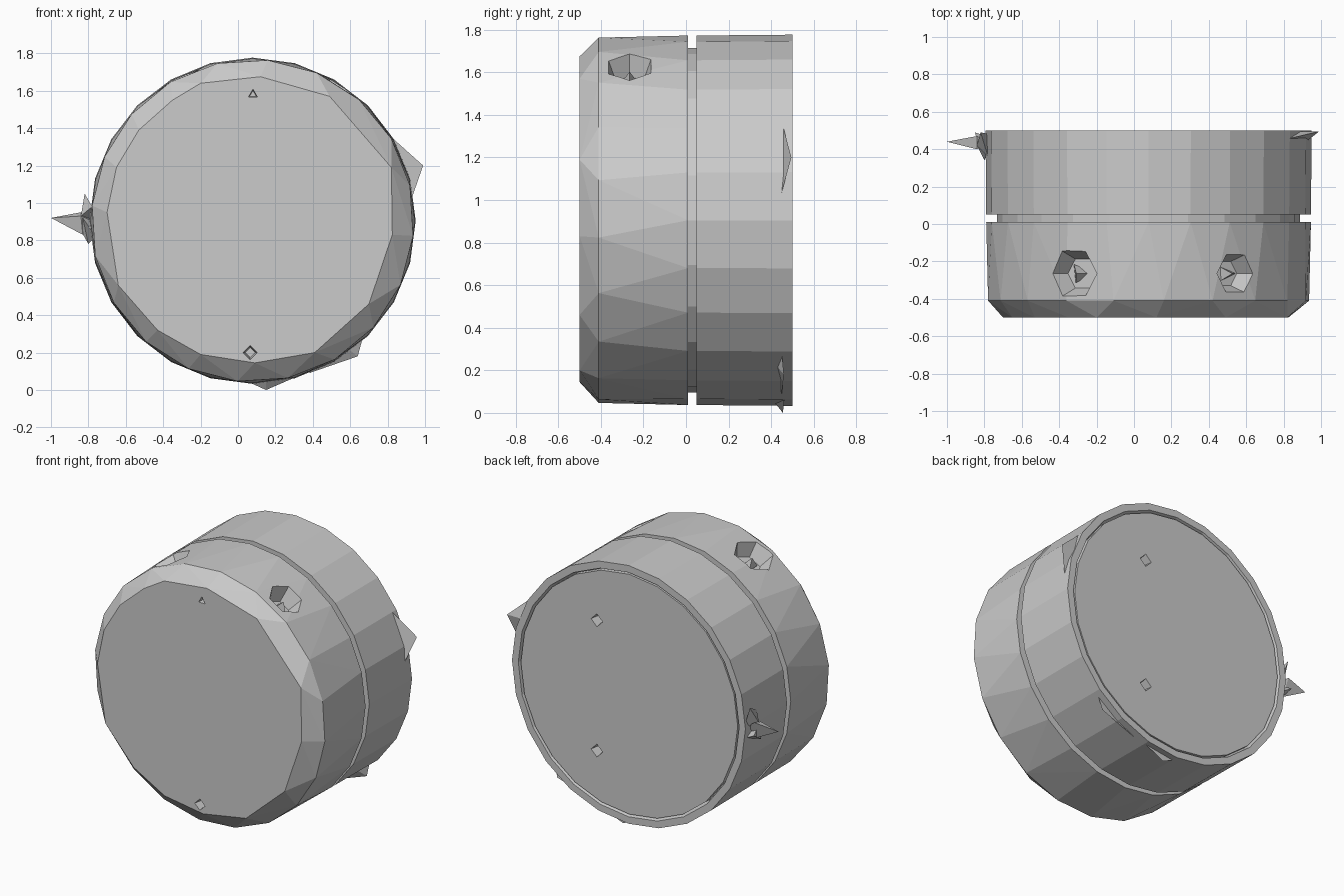
import bpy, bmesh, math
from mathutils import Vector

if "Cube" in bpy.data.objects:
    bpy.data.objects.remove(bpy.data.objects["Cube"])

CX, CZ = 0.078, 0.905


def ring(n, r, y, off=0.0):
    return [Vector((CX + r * math.sin(2 * math.pi * (i + off) / n), y,
                    CZ + r * math.cos(2 * math.pi * (i + off) / n))) for i in range(n)]


def finish(bm, name):
    bmesh.ops.recalc_face_normals(bm, faces=bm.faces)
    me = bpy.data.meshes.new(name)
    bm.to_mesh(me)
    bm.free()
    ob = bpy.data.objects.new(name, me)
    bpy.context.collection.objects.link(ob)
    return ob


def hull(name, pts):
    bm = bmesh.new()
    for p in pts:
        bm.verts.new(p)
    bmesh.ops.convex_hull(bm, input=bm.verts[:])
    bmesh.ops.dissolve_limit(bm, angle_limit=0.01, verts=bm.verts[:], edges=bm.edges[:])
    return finish(bm, name)


def tube(name, n, profile):
    # closed (radius, y) profile swept round the drum axis
    bm = bmesh.new()
    rings = [[bm.verts.new(p) for p in ring(n, r, y)] for r, y in profile]
    for k in range(len(rings)):
        a, b = rings[k], rings[(k + 1) % len(rings)]
        for i in range(n):
            j = (i + 1) % n
            bm.faces.new((a[i], a[j], b[j], b[i]))
    return finish(bm, name)


def dent(target, pos, axis, radius, depth, sides, taper=0.6):
    # tapered cutter sunk into the surface along the inward axis
    bpy.ops.mesh.primitive_cone_add(vertices=sides, radius1=radius * 1.1, radius2=radius * taper,
                                    depth=depth + 0.06)
    cutter = bpy.context.object
    axis = Vector(axis).normalized()
    cutter.rotation_mode = 'QUATERNION'
    cutter.rotation_quaternion = axis.to_track_quat('Z', 'Y')
    cutter.location = Vector(pos) + axis * (depth - 0.06) / 2
    cutter.name = "dent_cutter"
    cutter.hide_render = True
    cutter.hide_set(True)
    mod = target.modifiers.new("dent", 'BOOLEAN')
    mod.operation = 'DIFFERENCE'
    mod.object = cutter
    mod.solver = 'EXACT'


# front shell: irregular front face, chamfer, and faceted wall
front_face = [(.12, 1.675), (.49, 1.57), (.82, 1.19), (.825, .83), (.70, .46), (.41, .20),
              (.09, .145), (-.20, .19), (-.43, .32), (-.64, .56), (-.70, .95), (-.65, 1.19),
              (-.53, 1.39), (-.35, 1.55), (-.20, 1.64)]
front_shell = hull("front_shell", [Vector((x, -0.5, z)) for x, z in front_face]
                   + ring(20, 0.862, -0.41, 0.3) + ring(24, 0.868, 0.01))

# core showing in the groove and as the back disc
core = hull("core", ring(24, 0.81, -0.03) + ring(24, 0.81, 0.494))

# back ring around the core
tube("back_ring", 24, [(0.868, 0.05), (0.872, 0.5), (0.825, 0.5), (0.805, 0.44), (0.805, 0.05)])

# screw dents on the upper wall, with a broken chip in each
for x, r in ((0.54, 0.125), (-0.32, 0.15)):
    dx = x - CX
    z = CZ + math.sqrt(0.855 ** 2 - dx ** 2)
    p, inward = Vector((x, -0.265, z)), Vector((-dx, 0, CZ - z)).normalized()
    dent(front_shell, p, inward, r, 0.10, 6)
    q = p + inward * 0.105
    hull("dent_chip", [q + Vector((.06, 0, -.02)), q + Vector((-.05, .05, 0)),
                       q + Vector((-.04, -.05, 0)), q - inward * 0.08])

# small nicks in the front face and holes in the back disc
dent(front_shell, (0.08, -0.5, 1.58), (0, 1, 0), 0.035, 0.04, 3)
dent(front_shell, (0.065, -0.5, 0.20), (0, 1, 0), 0.045, 0.06, 4)
for z in (1.34, 0.46):
    dent(core, (0.32, 0.494, z), (0, -1, 0), 0.05, 0.07, 4)

# thin fins sticking out of the back ring
hull("right_fin", [(.99, .495, 1.20), (.80, .45, 1.37), (.92, .44, 1.0), (.86, .495, 1.2)])
hull("lower_right_fin", [(.64, .46, .18), (.67, .45, .29), (.38, .45, .09), (.55, .40, .25)])
hull("bottom_fin", [(.15, .455, 0), (.04, .46, .05), (.45, .47, .13), (.15, .40, .07)])

# left spike and its ragged base
hull("left_spike", [(-1.0, .44, .92), (-.84, .47, .95), (-.84, .40, .93), (-.83, .43, .83),
                    (-.77, .44, .9)])
hull("left_spike_upper_base", [(-.82, .49, 1.05), (-.84, .42, .93), (-.78, .36, .98),
                               (-.77, .48, .9)])
hull("left_spike_lower_base", [(-.80, .34, .78), (-.85, .49, .87), (-.83, .40, .92),
                               (-.76, .46, .82)])
